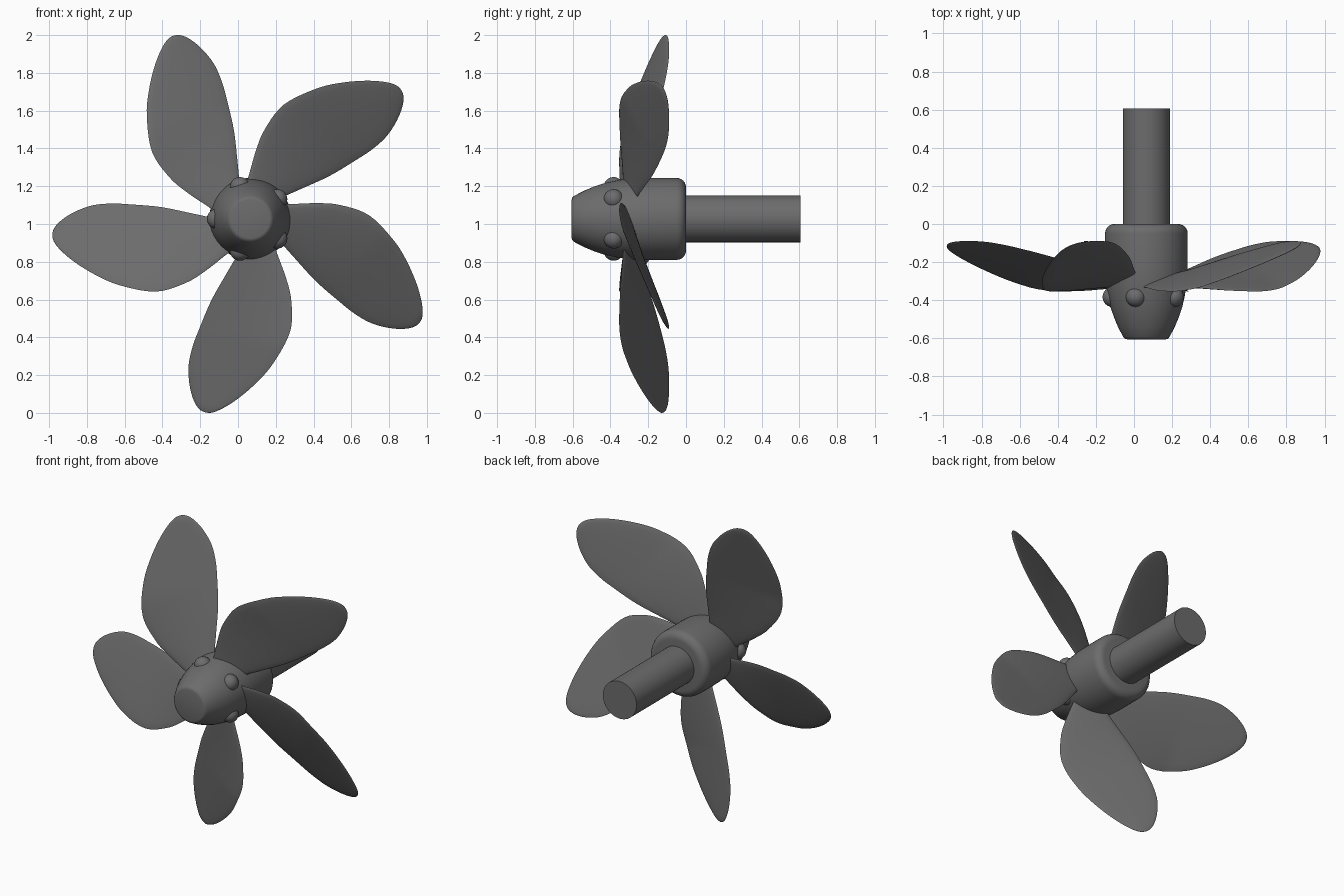
import bpy, bmesh, math
from mathutils import Vector, Matrix

if "Cube" in bpy.data.objects:
    bpy.data.objects.remove(bpy.data.objects["Cube"])

CX, CZ = 0.065, 1.027          # hub axis runs along y through here
BLADES = 5

metal = bpy.data.materials.new("dark_metal")
metal.diffuse_color = (0.15, 0.15, 0.15, 1)
metal.use_nodes = True
metal.node_tree.nodes["Principled BSDF"].inputs["Base Color"].default_value = metal.diffuse_color


def finish(bm, name, angle=40):
    bmesh.ops.remove_doubles(bm, verts=bm.verts, dist=1e-5)
    bmesh.ops.recalc_face_normals(bm, faces=bm.faces)
    me = bpy.data.meshes.new(name)
    bm.to_mesh(me)
    bm.free()
    me.materials.append(metal)
    ob = bpy.data.objects.new(name, me)
    bpy.context.collection.objects.link(ob)
    ob.location = (CX, 0, CZ)
    bpy.ops.object.select_all(action='DESELECT')
    ob.select_set(True)
    bpy.context.view_layer.objects.active = ob
    bpy.ops.object.shade_smooth_by_angle(angle=math.radians(angle))
    return ob


def skin(bm, rings):
    """Bridge consecutive closed rings of points, capping both ends."""
    vr = [[bm.verts.new(p) for p in r] for r in rings]
    n = len(vr[0])
    for a, b in zip(vr, vr[1:]):
        for i in range(n):
            j = (i + 1) % n
            bm.faces.new((a[i], a[j], b[j], b[i]))
    bm.faces.new(vr[0])
    bm.faces.new(vr[-1])


def lathe(name, profile, n=64):
    """Revolve (radius, y) points around the y axis."""
    bm = bmesh.new()
    skin(bm, [[(r * math.cos(2 * math.pi * i / n), y, r * math.sin(2 * math.pi * i / n))
               for i in range(n)] for r, y in profile])
    return finish(bm, name)


def catmull(p0, p1, p2, p3, t):
    return 0.5 * (2 * p1 + (p2 - p0) * t + (2 * p0 - 5 * p1 + 4 * p2 - p3) * t * t
                  + (3 * p1 - p0 - 3 * p2 + p3) * t ** 3)


# Hub with tapered nose and rounded back rim
back = [(0.167 + 0.05 * math.cos(math.radians(a)), -0.05 + 0.05 * math.sin(math.radians(a)))
        for a in range(0, 91, 15)]
lathe("hub", [(0.102, -0.605), (0.113, -0.602), (0.122, -0.592), (0.149, -0.54),
              (0.170, -0.49), (0.187, -0.44), (0.199, -0.39), (0.208, -0.34),
              (0.215, -0.28), (0.217, -0.22)] + back)

# Drive shaft
lathe("shaft", [(0.124, -0.03), (0.124, 0.605)])

# Blade edges as (distance outward, sideways) pairs from root to tip
lead = [(0.1, -0.02), (0.22, 0.003), (0.317, 0.024), (0.476, 0.056), (0.635, 0.068),
        (0.74, 0.071), (0.847, 0.057), (0.952, 0.012), (1.025, -0.045), (1.048, -0.1)]
trail = [(0.03, -0.13), (0.116, -0.188), (0.238, -0.283), (0.344, -0.347), (0.5, -0.392),
         (0.688, -0.362), (0.82, -0.308), (0.942, -0.233), (1.025, -0.157), (1.048, -0.1)]
lead, trail = [[Vector((s, t + 0.007 + 0.014 * max(0, s - 0.5))) for s, t in e]
               for e in (lead, trail)]


def edge_rows(edge, other, sub=5):
    pts = [2 * edge[0] - edge[1]] + edge + [other[-2]]
    rows = [catmull(*pts[i:i + 4], k / sub) for i in range(len(edge) - 1) for k in range(sub)]
    return rows + [edge[-1]]


def blade_point(p, offset):
    """Pitch the flat outline so it sweeps backwards towards one edge."""
    s, t = p
    pitch = min(0.25 + 0.3 * s, 0.43)
    return Vector((-s, -0.09 - 0.215 * (1 - s) + pitch * t + offset, t))


def make_blade(name, turn, n=20):
    a_rows, b_rows = edge_rows(lead, trail), edge_rows(trail, lead)
    rot = Matrix.Rotation(turn, 3, 'Y')
    rings = []
    for k, (a, b) in enumerate(zip(a_rows, b_rows)):
        u = k / (len(a_rows) - 1)
        half = (0.014 - 0.007 * u) * min(1, (1 - u) * 8)
        ring = []
        for i in range(n):
            th = 2 * math.pi * i / n
            p = (a + b) / 2 + (a - b) / 2 * math.cos(th)
            ring.append(rot @ blade_point(p, half * math.sin(th)))
        rings.append(ring)
    # the last ring has collapsed, so close the tip with a single point
    bm = bmesh.new()
    skin(bm, rings[:-1])
    tip = bm.verts.new(rings[-1][0])
    last = list(bm.verts)[-n - 1:-1]
    cap = [f for f in bm.faces if len(f.verts) == n and last[0] in f.verts]
    bmesh.ops.delete(bm, geom=cap, context='FACES_ONLY')
    for i in range(n):
        bm.faces.new((last[i], last[(i + 1) % n], tip))
    return finish(bm, name, 60)


# Blades and the round bolt heads in front of them
for k in range(BLADES):
    turn = 2 * math.pi * k / BLADES
    make_blade(f"blade_{k + 1}", turn)
    bm = bmesh.new()
    centre = Matrix.Rotation(turn, 3, 'Y') @ Vector((-0.177, -0.383, 0))
    bmesh.ops.create_uvsphere(bm, u_segments=24, v_segments=16, radius=0.053,
                              matrix=Matrix.Translation(centre))
    finish(bm, f"bolt_{k + 1}")
